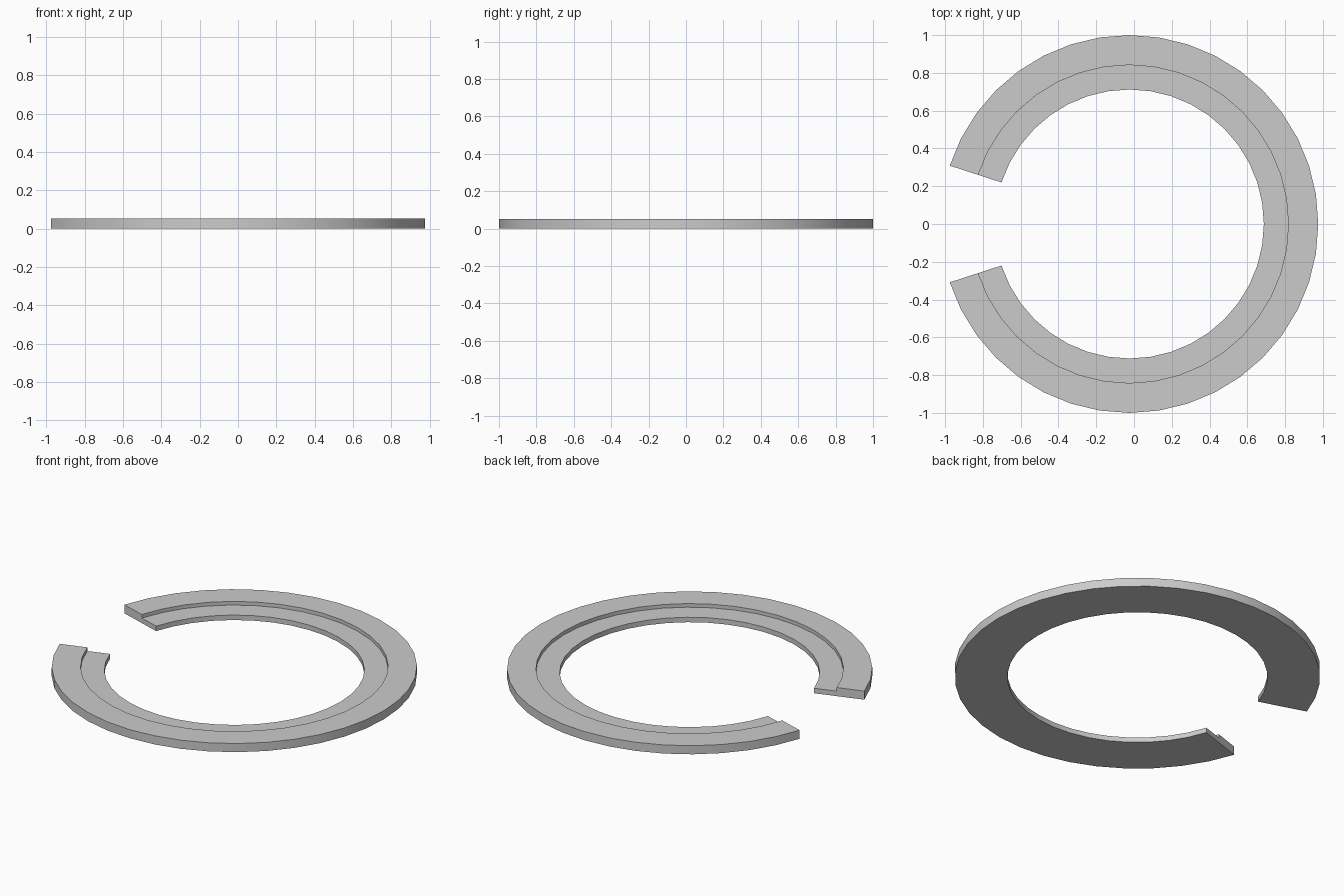
import bpy, bmesh, math

if "Cube" in bpy.data.objects:
    bpy.data.objects.remove(bpy.data.objects["Cube"])

# Stepped cross-section: (radius, z)
PROFILE = [(0.712, 0), (1.0, 0), (1.0, 0.052), (0.842, 0.052), (0.842, 0.03), (0.712, 0.03)]
HALF_SWEEP = math.radians(162)
STEPS = 36
# shift so the open ring is centred on x
CX = -(1.0 - math.cos(math.radians(18))) / 2

bm = bmesh.new()
rings = []
for i in range(STEPS + 1):
    a = -HALF_SWEEP + 2 * HALF_SWEEP * i / STEPS
    rings.append([bm.verts.new((CX + r * math.cos(a), r * math.sin(a), z)) for r, z in PROFILE])

# Swept sides
n = len(PROFILE)
for r0, r1 in zip(rings, rings[1:]):
    for j in range(n):
        k = (j + 1) % n
        bm.faces.new((r0[j], r0[k], r1[k], r1[j]))

# End caps
bm.faces.new(rings[0])
bm.faces.new(rings[-1][::-1])
bmesh.ops.recalc_face_normals(bm, faces=bm.faces)

mesh = bpy.data.meshes.new("open_stepped_ring")
bm.to_mesh(mesh)
bm.free()
ring = bpy.data.objects.new("open_stepped_ring", mesh)
bpy.context.collection.objects.link(ring)

# Smooth round walls, sharp edges
bpy.context.view_layer.objects.active = ring
ring.select_set(True)
bpy.ops.object.shade_smooth_by_angle(angle=math.radians(30))
